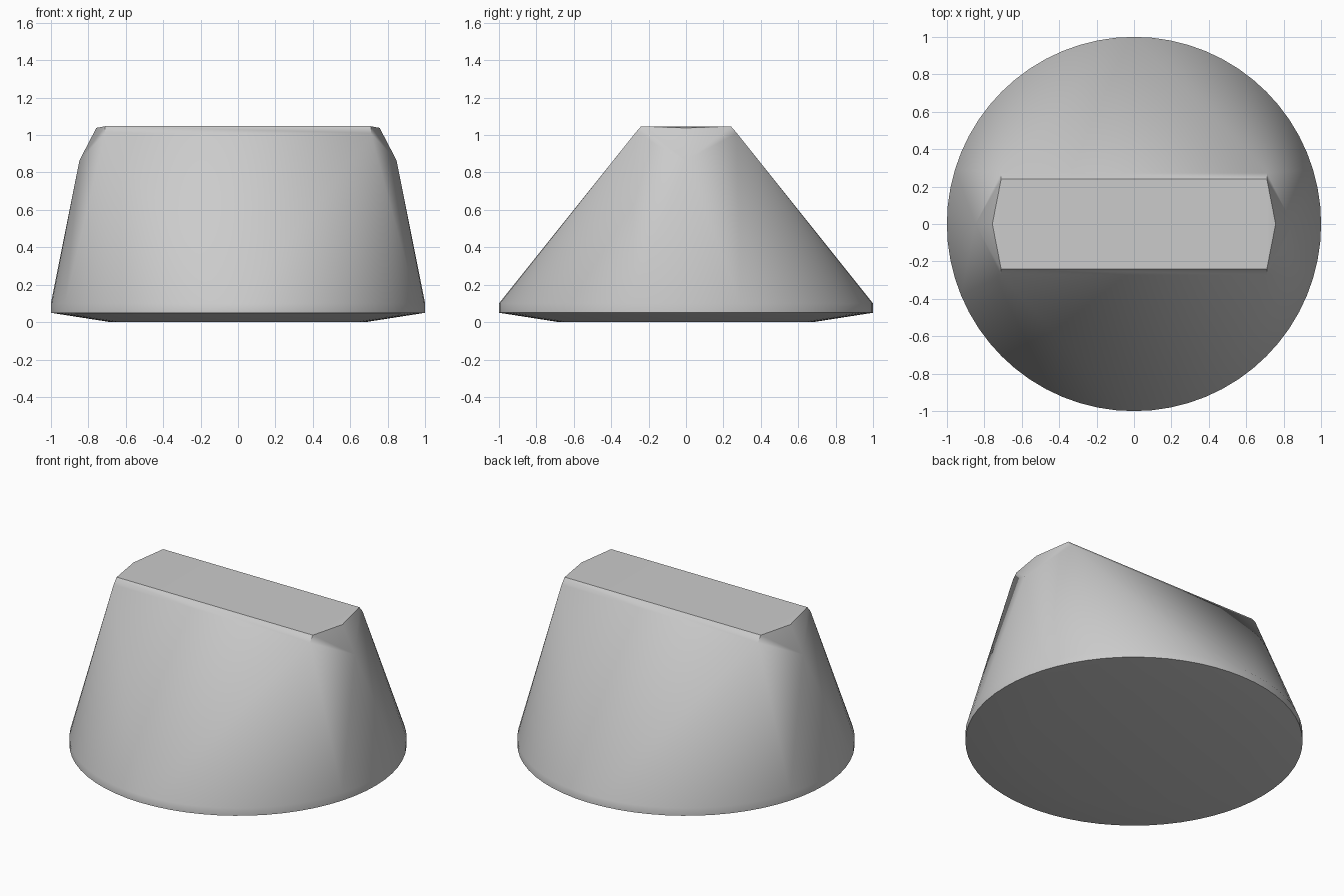
import bpy, bmesh, math

cube = bpy.data.objects.get("Cube")
if cube:
    bpy.data.objects.remove(cube, do_unlink=True)

# Plain grey material
grey = bpy.data.materials.new("plain grey")
grey.use_nodes = True
colour = (0.6, 0.6, 0.6, 1)
grey.diffuse_color = colour
grey.node_tree.nodes["Principled BSDF"].inputs["Base Color"].default_value = colour

bm = bmesh.new()


def ring(radius, z, sides=64):
    for i in range(sides):
        a = 2 * math.pi * i / sides
        bm.verts.new((radius * math.cos(a), radius * math.sin(a), z))


# Round base: shallow dished underside and short upright rim
ring(0.68, 0)
ring(1, 0.05)
ring(1, 0.1)

# Ridge: bevelled long edges with a blunt point at each end
for sx in (-1, 1):
    for sy in (-1, 1):
        bm.verts.new((sx * 0.71, sy * 0.24, 1.047))
        bm.verts.new((sx * 0.71, sy * 0.272, 1.01))
    bm.verts.new((sx * 0.757, 0, 1.038))
    bm.verts.new((sx * 0.847, 0, 0.865))

# Stretch one skin over the base and ridge
bmesh.ops.convex_hull(bm, input=bm.verts)
bmesh.ops.dissolve_limit(bm, angle_limit=math.radians(0.2),
                         verts=bm.verts, edges=bm.edges)
bmesh.ops.recalc_face_normals(bm, faces=bm.faces)

mesh = bpy.data.meshes.new("wedge_body")
bm.to_mesh(mesh)
bm.free()
mesh.materials.append(grey)
body = bpy.data.objects.new("wedge_body", mesh)
bpy.context.collection.objects.link(body)

bpy.ops.object.select_all(action="DESELECT")
body.select_set(True)
bpy.context.view_layer.objects.active = body
bpy.ops.object.shade_smooth_by_angle(angle=math.radians(38))
